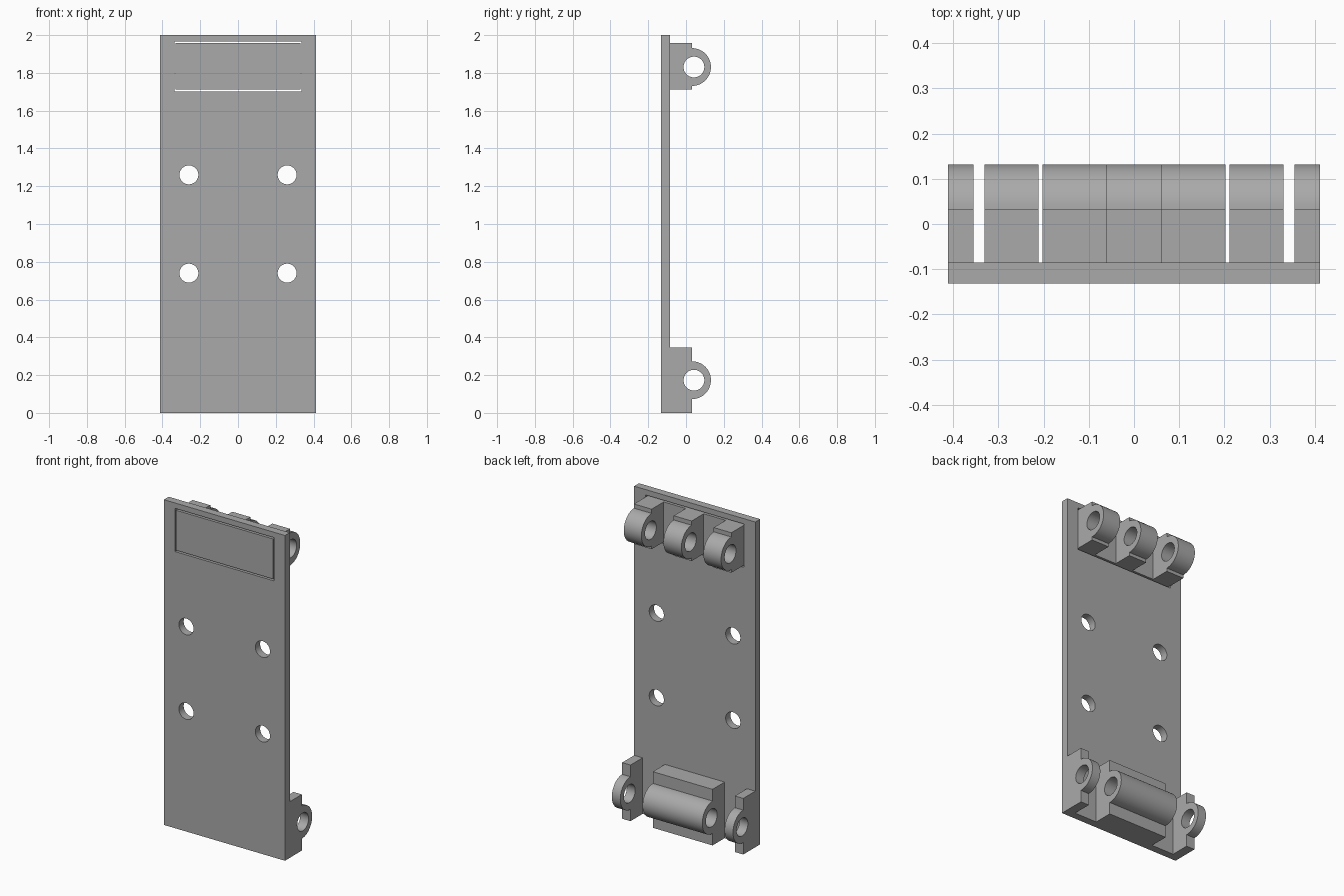
import bpy
import bmesh
from math import pi, radians, sin, cos
from mathutils import Matrix, Vector

if "Cube" in bpy.data.objects:
    bpy.data.objects.remove(bpy.data.objects["Cube"])

GREY = (0.4, 0.4, 0.4, 1)
grey = bpy.data.materials.new("plain grey")
grey.use_nodes = True
grey.diffuse_color = GREY
grey.node_tree.nodes["Principled BSDF"].inputs["Base Color"].default_value = GREY

FRONT, PLATE_BACK, BLOCK_BACK = -0.132, -0.085, 0.032
HALF_WIDTH, HEIGHT = 0.412, 2.0
RING_RADIUS, BORE_RADIUS, PIN_Y = 0.1, 0.055, 0.042


def make_object(name, bm):
    bmesh.ops.recalc_face_normals(bm, faces=bm.faces)
    mesh = bpy.data.meshes.new(name)
    bm.to_mesh(mesh)
    bm.free()
    obj = bpy.data.objects.new(name, mesh)
    bpy.context.collection.objects.link(obj)
    mesh.materials.append(grey)
    return obj


def box(name, low, high):
    low, high = Vector(low), Vector(high)
    bm = bmesh.new()
    bmesh.ops.create_cube(bm, size=1)
    bmesh.ops.scale(bm, vec=high - low, verts=bm.verts)
    bmesh.ops.translate(bm, vec=(low + high) / 2, verts=bm.verts)
    return make_object(name, bm)


def cylinder(name, radius, length, axis, centre):
    bm = bmesh.new()
    turn = Matrix.Rotation(pi / 2, 4, axis)
    bmesh.ops.create_cone(bm, cap_ends=True, segments=48, radius1=radius, radius2=radius,
                          depth=length, matrix=Matrix.Translation(centre) @ turn)
    return make_object(name, bm)


def cut(target, cutter):
    mod = target.modifiers.new("cut", "BOOLEAN")
    mod.operation = "DIFFERENCE"
    mod.solver = "EXACT"
    mod.object = cutter
    bpy.context.view_layer.objects.active = target
    bpy.ops.object.modifier_apply(modifier=mod.name)
    bpy.data.objects.remove(cutter)


def smooth(obj):
    bpy.ops.object.select_all(action="DESELECT")
    obj.select_set(True)
    bpy.context.view_layer.objects.active = obj
    bpy.ops.object.shade_smooth_by_angle(angle=radians(30))


def knuckle(name, x0, x1, z0, z1, pin_z):
    """Block with a half-round nose, extruded along x and bored for a pin."""
    outline = [(PLATE_BACK, z0), (BLOCK_BACK, z0)]
    for i in range(33):
        a = -pi / 2 + pi * i / 32
        outline.append((BLOCK_BACK + RING_RADIUS * cos(a), pin_z + RING_RADIUS * sin(a)))
    outline += [(BLOCK_BACK, z1), (PLATE_BACK, z1)]
    bm = bmesh.new()
    face = bm.faces.new([bm.verts.new((x0, y, z)) for y, z in outline])
    result = bmesh.ops.extrude_face_region(bm, geom=[face])
    moved = [v for v in result["geom"] if isinstance(v, bmesh.types.BMVert)]
    bmesh.ops.translate(bm, vec=(x1 - x0, 0, 0), verts=moved)
    obj = make_object(name, bm)
    cut(obj, cylinder("bore", BORE_RADIUS, 1, "Y", ((x0 + x1) / 2, PIN_Y, pin_z)))
    smooth(obj)


# Main plate with four screw holes and a window for the insert
plate = box("back_plate", (-HALF_WIDTH, FRONT, 0), (HALF_WIDTH, PLATE_BACK, HEIGHT))
for x in (-0.26, 0.26):
    for z in (0.74, 1.26):
        cut(plate, cylinder("screw_hole", 0.05, 0.5, "X", (x, FRONT, z)))
cut(plate, box("window", (-0.336, -0.3, 1.701), (0.336, 0.1, 1.967)))
smooth(plate)

# Insert panel, held in the window with a thin gap around it
Z_LOW, Z_HIGH = 1.711, 1.957
box("insert_panel", (-0.331, FRONT, Z_LOW), (0.331, PLATE_BACK, Z_HIGH))

# Upper hinge knuckles
for side, x0, x1 in (("right", -0.331, -0.211), ("middle", -0.061, 0.061), ("left", 0.211, 0.331)):
    knuckle("upper_knuckle_" + side, x0, x1, Z_LOW, Z_HIGH, 1.831)

# Lower hinge knuckles
for side, x0, x1 in (("right", -HALF_WIDTH, -0.355), ("middle", -0.203, 0.203), ("left", 0.355, HALF_WIDTH)):
    knuckle("lower_knuckle_" + side, x0, x1, 0, 0.345, 0.173)
